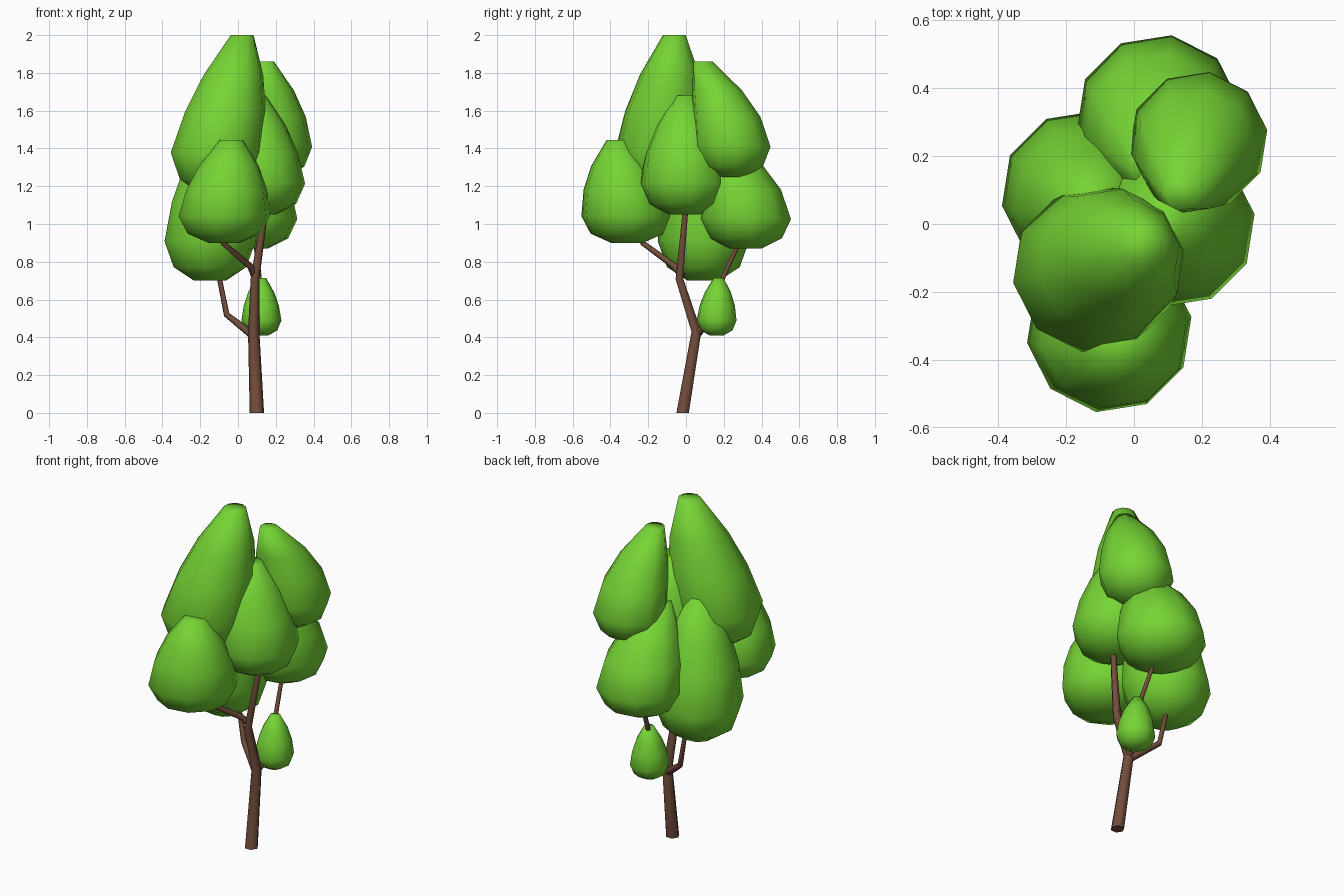
import bpy, bmesh, math
from mathutils import Vector

if "Cube" in bpy.data.objects:
    bpy.data.objects.remove(bpy.data.objects["Cube"])

def material(name, col):
    m = bpy.data.materials.new(name)
    m.diffuse_color = (*col, 1)
    m.use_nodes = True
    m.node_tree.nodes["Principled BSDF"].inputs["Base Color"].default_value = m.diffuse_color
    return m

LEAF = material("leaf_green", (0.18, 0.66, 0.035))
BARK = material("bark_brown", (0.17, 0.075, 0.045))

def skin(name, rings, mat, smooth_angle):
    """Bridge a stack of equal rings, cap both ends and shade."""
    bm = bmesh.new()
    loops = [[bm.verts.new(p) for p in r] for r in rings]
    n = len(loops[0])
    for a, b in zip(loops, loops[1:]):
        for i in range(n):
            j = (i + 1) % n
            bm.faces.new((a[i], a[j], b[j], b[i]))
    bm.faces.new(loops[0][::-1])
    bm.faces.new(loops[-1])
    bmesh.ops.recalc_face_normals(bm, faces=bm.faces)
    me = bpy.data.meshes.new(name)
    bm.to_mesh(me)
    bm.free()
    ob = bpy.data.objects.new(name, me)
    bpy.context.collection.objects.link(ob)
    me.materials.append(mat)
    bpy.ops.object.select_all(action='DESELECT')
    ob.select_set(True)
    bpy.context.view_layer.objects.active = ob
    bpy.ops.object.shade_smooth_by_angle(angle=math.radians(smooth_angle))
    return ob

# Teardrop profile: height fraction, radius fraction
PROFILE = [(0, .35), (.09, .8), (.26, 1), (.52, .88), (.75, .65), (1, .25)]

def foliage(name, centre, apex, r, z0, z1, bend=1.0):
    """Leaning teardrop clump; bend > 1 makes the lean happen near the tip."""
    c, a = Vector(centre), Vector(apex)
    rings = []
    for t, f in PROFILE:
        mid = c.lerp(a, max(0, (t - .26) / .74) ** bend)
        angles = [math.tau * (i + .25) / 10 for i in range(10)]
        rings.append([(mid.x + r * f * math.cos(g), mid.y + r * f * math.sin(g),
                       z0 + (z1 - z0) * t) for g in angles])
    return skin(name, rings, LEAF, 120)

def branch(name, pts, radii, sides=6):
    """Tapered tube through a few points."""
    pts = [Vector(p) for p in pts]
    rings = []
    for k, p in enumerate(pts):
        d = (pts[min(k + 1, len(pts) - 1)] - pts[max(k - 1, 0)]).normalized()
        if p.z == 0:
            d = Vector((0, 0, 1))
        u = d.cross(Vector((0, 1, 0))).normalized()
        v = d.cross(u)
        rings.append([p + radii[k] * (u * math.cos(math.tau * i / sides) +
                                      v * math.sin(math.tau * i / sides)) for i in range(sides)])
    return skin(name, rings, BARK, 65)

# Leaf clumps
foliage("foliage_top", (-.114, -.135), (.022, -.062), .245, 1.16, 2.0)
foliage("foliage_upper_back", (.19, .245), (.14, .09), .205, 1.25, 1.86, 1.6)
foliage("foliage_right", (.12, -.008), (.09, -.005), .238, 1.05, 1.68)
foliage("foliage_back", (.073, .315), (.05, .17), .244, .87, 1.47, 1.7)
foliage("foliage_left", (-.148, .092), (-.12, .04), .244, .70, 1.5)
foliage("foliage_front", (-.073, -.312), (-.035, -.36), .245, .90, 1.445)
foliage("foliage_small", (.124, .162), (.122, .172), .107, .41, .715)

# Trunk and branches
branch("trunk", [(.1, -.018, 0), (.083, .055, .43), (.09, -.035, .71),
                 (.14, -.005, 1.05), (.14, 0, 1.15)], [.038, .03, .023, .017, .01])
branch("front_branch", [(.09, -.02, .72), (.065, -.06, .775), (-.08, -.23, .9), (-.08, -.25, .98)],
       [.02, .017, .014, .009])
branch("left_branch", [(.08, .055, .41), (-.06, .14, .52), (-.1, .15, .72), (-.11, .14, .8)],
       [.022, .016, .013, .009])
branch("back_branch", [(.083, .055, .42), (.12, .13, .5), (.115, .18, .68), (.095, .275, .89),
                       (.09, .29, .96)], [.022, .018, .014, .012, .008])
